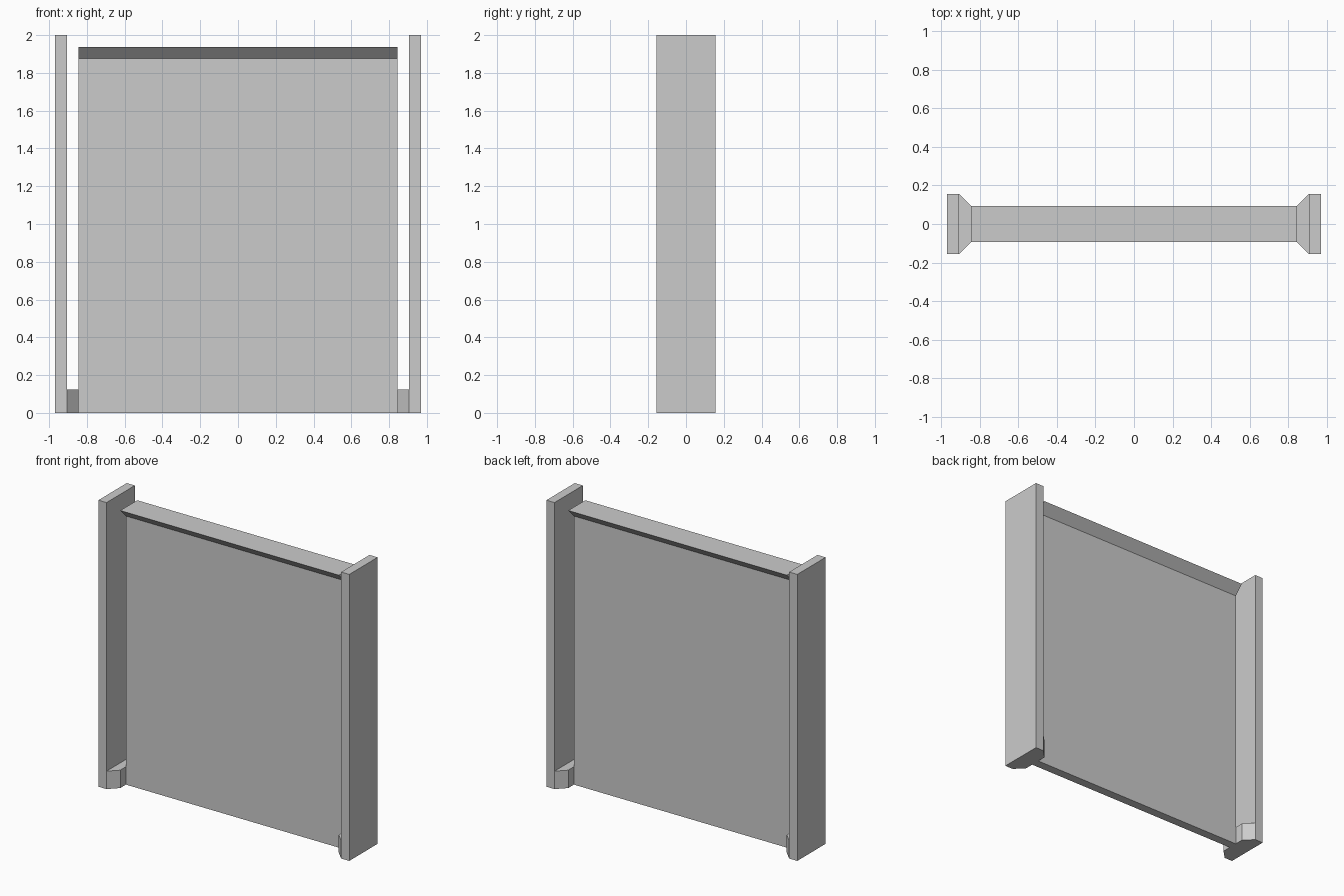
import bpy
import bmesh
from mathutils import Vector

cube = bpy.data.objects.get("Cube")
if cube:
    bpy.data.objects.remove(cube, do_unlink=True)

U = 1 / 32  # grid unit that all sizes share

grey = bpy.data.materials.new("light_grey")
grey.use_nodes = True
colour = (0.6, 0.6, 0.6, 1)
grey.diffuse_color = colour
grey.node_tree.nodes["Principled BSDF"].inputs["Base Color"].default_value = colour


def prism(name, profile, extrude):
    """Extrude a flat outline, given in grid units, into a solid."""
    bm = bmesh.new()
    face = bm.faces.new([bm.verts.new(Vector(p) * U) for p in profile])
    result = bmesh.ops.extrude_face_region(bm, geom=[face])
    moved = [g for g in result["geom"] if isinstance(g, bmesh.types.BMVert)]
    bmesh.ops.translate(bm, verts=moved, vec=Vector(extrude) * U)
    bmesh.ops.recalc_face_normals(bm, faces=bm.faces)
    mesh = bpy.data.meshes.new(name)
    bm.to_mesh(mesh)
    bm.free()
    mesh.materials.append(grey)
    obj = bpy.data.objects.new(name, mesh)
    bpy.context.collection.objects.link(obj)
    return obj


# Thin panel flaring into a wide top rail, as one cross-section
half = [(1, 0), (1, 60), (3, 62)]
section = half + [(-y, z) for y, z in reversed(half)]
prism("panel_with_top_rail", [(-27, y, z) for y, z in section], (54, 0, 0))

for side, s in (("left", 1), ("right", -1)):
    # Upright post
    post = [(29, -5), (31, -5), (31, 5), (29, 5)]
    prism(side + "_post", [(s * x, y, 0) for x, y in post], (0, 0, 64))
    # Tapered foot joining the post to the panel
    foot = [(27, -3), (29, -5), (29, 5), (27, 3)]
    prism(side + "_foot", [(s * x, y, 0) for x, y in foot], (0, 0, 4))
